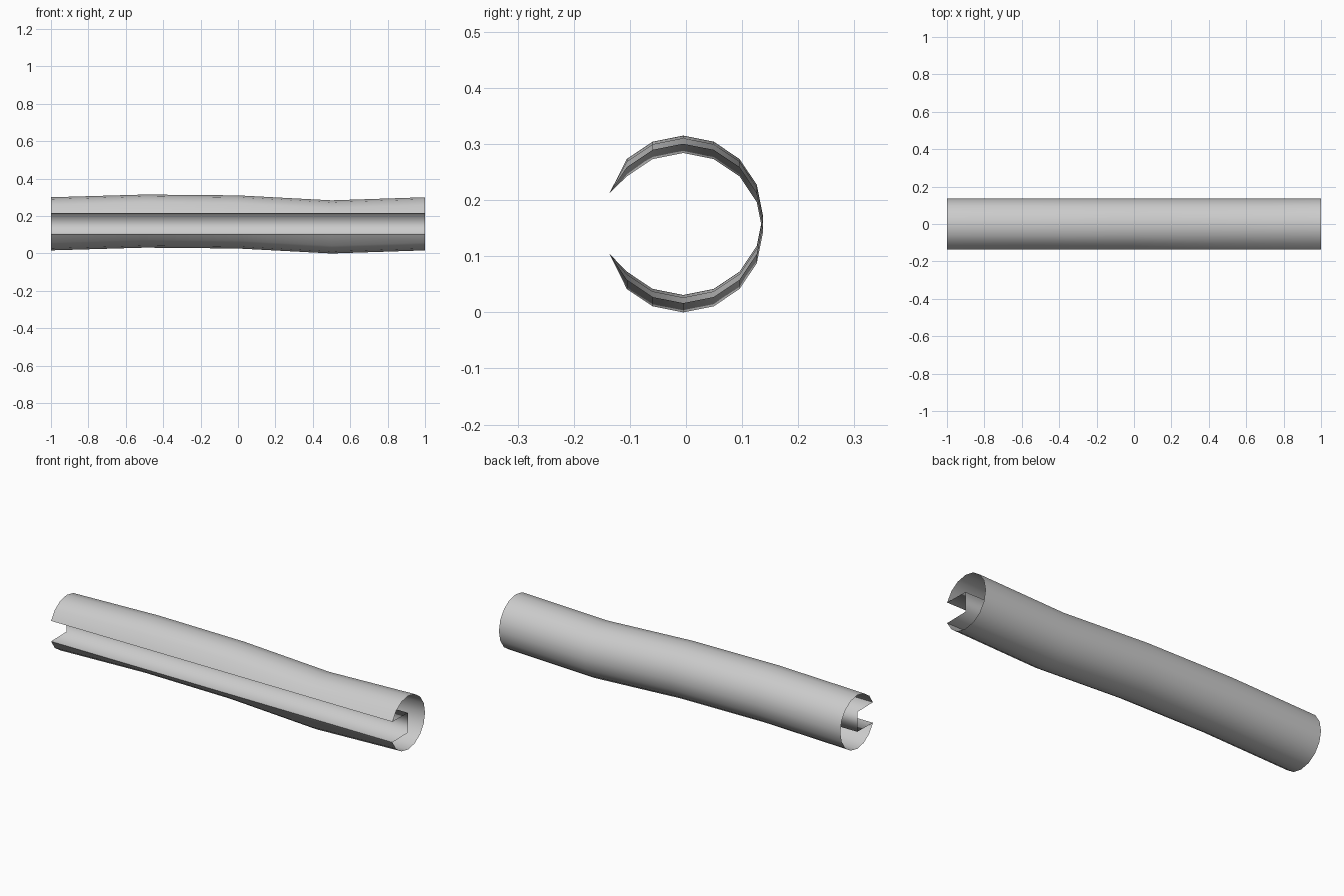
import bpy, bmesh, math

if "Cube" in bpy.data.objects:
    bpy.data.objects.remove(bpy.data.objects["Cube"])

R, CY, CZ = 0.142, -0.005, 0.1585          # shell radius and centre
STATIONS = [(-1, 0), (-0.5, 0.0145), (0, 0.010), (0.5, -0.0165), (1, 0)]  # x, z shift

# Profile in (y, z, waves): 16-sided circle missing its front corner, starting at the lower lip
profile = []
for i in range(15):
    a = math.radians(180 + 22.5 * (i + 1))
    profile.append((CY + R * math.cos(a), CZ + R * math.sin(a), 0 < i < 14))
# Back corners of the straight inner channel
profile += [(CY, CZ + 0.052, False), (CY, CZ - 0.052, False)]

# Sweep the profile along x, open at both ends
bm = bmesh.new()
rings = [[bm.verts.new((x, y, z + (dz if waves else 0))) for y, z, waves in profile]
         for x, dz in STATIONS]
n = len(profile)
for a, b in zip(rings, rings[1:]):
    for i in range(n):
        j = (i + 1) % n
        bm.faces.new((a[i], a[j], b[j], b[i]))
bm.normal_update()
# Make the shell face outwards
if rings and bm.faces[:][7].normal.y < 0:
    bmesh.ops.reverse_faces(bm, faces=bm.faces[:])

mesh = bpy.data.meshes.new("slotted_tube")
bm.to_mesh(mesh)
bm.free()
tube = bpy.data.objects.new("slotted_tube", mesh)
bpy.context.collection.objects.link(tube)

# Smooth shading, sharp at the slot lips
bpy.context.view_layer.objects.active = tube
tube.select_set(True)
bpy.ops.object.shade_smooth_by_angle(angle=math.radians(100))
